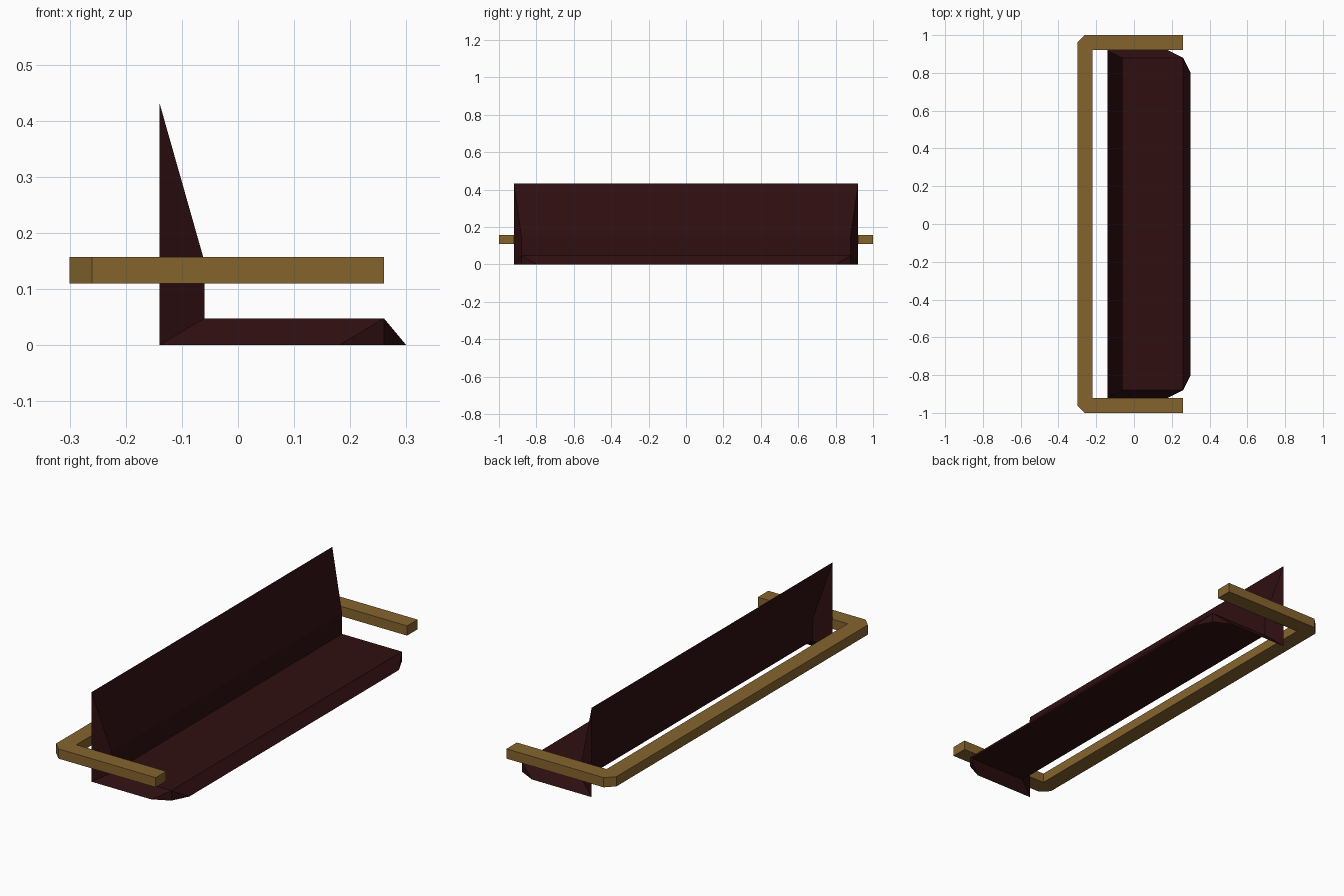
import bpy, bmesh

if "Cube" in bpy.data.objects:
    bpy.data.objects.remove(bpy.data.objects["Cube"])


def material(name, rgb):
    m = bpy.data.materials.new(name)
    m.diffuse_color = (*rgb, 1.0)
    m.use_nodes = True
    m.node_tree.nodes["Principled BSDF"].inputs["Base Color"].default_value = m.diffuse_color
    return m


def finish(name, bm, mat):
    mesh = bpy.data.meshes.new(name)
    bm.to_mesh(mesh)
    bm.free()
    mesh.materials.append(mat)
    ob = bpy.data.objects.new(name, mesh)
    bpy.context.collection.objects.link(ob)
    return ob


wood = material("golden_wood", (0.235, 0.127, 0.027))
leather = material("dark_red_leather", (0.028, 0.0046, 0.0052))

# Armrest frame: U-shaped outline with clipped back corners, extruded upward
half = [(0.26, 0.92), (0.26, 1.0), (-0.26, 1.0), (-0.30, 0.96)]
outline = [(-0.22, 0.92)] + half + [(x, -y) for x, y in reversed(half)] + [(-0.22, -0.92)]
bm = bmesh.new()
base = bm.faces.new([bm.verts.new((x, y, 0.11)) for x, y in outline])
top = bmesh.ops.extrude_face_region(bm, geom=[base], use_keep_orig=True)
verts = [g for g in top["geom"] if isinstance(g, bmesh.types.BMVert)]
bmesh.ops.translate(bm, verts=verts, vec=(0, 0, 0.047))
bmesh.ops.recalc_face_normals(bm, faces=bm.faces)
finish("armrest_frame", bm, wood)

# Cushion shell (open at the back and underneath): matching points on both ends
points = {
    "back_low": (-0.14, 0.92, 0), "back_top": (-0.14, 0.92, 0.432),
    "rest_front": (-0.06, 0.88, 0.15), "crease": (-0.06, 0.88, 0.048),
    "seat_edge": (0.26, 0.88, 0.048), "rim_side": (0.18, 0.92, 0),
    "rim_corner": (0.26, 0.88, 0), "rim_front": (0.30, 0.80, 0),
}
bm = bmesh.new()
ends = [{k: bm.verts.new((x, s * y, z)) for k, (x, y, z) in points.items()} for s in (-1, 1)]
near, far = ends

# Long strips: sloped backrest, its lower front, seat top
path = ["back_top", "rest_front", "crease", "seat_edge"]
for a, b in zip(path, path[1:]):
    bm.faces.new((near[a], near[b], far[b], far[a]))
# Sloped seat front
bm.faces.new((near["seat_edge"], near["rim_front"], far["rim_front"], far["seat_edge"]))

# End walls with bevelled rim corners
walls = [("back_low", "crease", "rest_front"), ("back_low", "rest_front", "back_top"),
         ("back_low", "rim_side", "seat_edge", "crease"),
         ("rim_side", "rim_corner", "seat_edge"), ("rim_corner", "rim_front", "seat_edge")]
for wall in walls:
    bm.faces.new([near[k] for k in wall])
    bm.faces.new([far[k] for k in reversed(wall)])
finish("seat_and_backrest", bm, leather)
